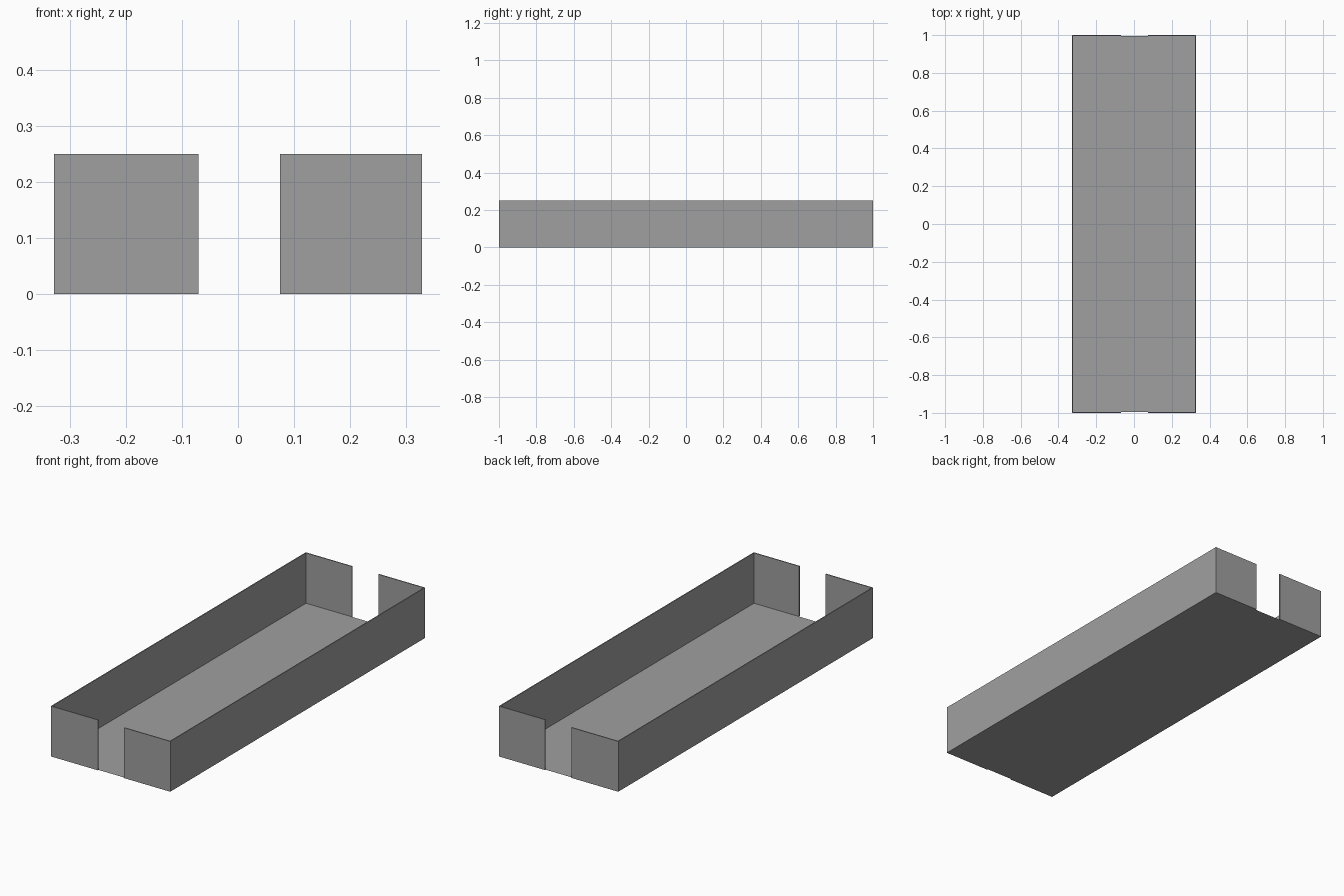
import bpy

cube = bpy.data.objects.get("Cube")
if cube:
    bpy.data.objects.remove(cube, do_unlink=True)

HALF_X, HALF_Y, HEIGHT = 0.328, 1.0, 0.25
GAP_LEFT, GAP_RIGHT = -0.07, 0.075
WALL = 0.005

# Single plain grey
grey = bpy.data.materials.new("plain_grey")
grey.use_nodes = True
colour = (0.35, 0.35, 0.35, 1)
grey.diffuse_color = colour
grey.node_tree.nodes["Principled BSDF"].inputs["Base Color"].default_value = colour


def finish(name):
    obj = bpy.context.object
    obj.name = name
    obj.data.materials.append(grey)
    return obj


def wall(name, x0, x1, y0, y1):
    """Upright thin panel standing on the ground."""
    bpy.ops.mesh.primitive_cube_add(
        size=1, location=((x0 + x1) / 2, (y0 + y1) / 2, HEIGHT / 2))
    bpy.context.object.scale = (x1 - x0, y1 - y0, HEIGHT)
    bpy.ops.object.transform_apply(location=False, rotation=False, scale=True)
    return finish(name)


# Floor sheet, fitted between the walls
bpy.ops.mesh.primitive_plane_add(size=2)
bpy.context.object.scale = (HALF_X - WALL, HALF_Y - WALL, 1)
bpy.ops.object.transform_apply(location=False, rotation=False, scale=True)
finish("tray_floor")

# Long side walls
wall("right_side_wall", -HALF_X, -HALF_X + WALL, -HALF_Y, HALF_Y)
wall("left_side_wall", HALF_X - WALL, HALF_X, -HALF_Y, HALF_Y)

# End panels, with an open slot between each pair
for end, y0 in (("front", -HALF_Y), ("back", HALF_Y - WALL)):
    wall(end + "_right_panel", -HALF_X + WALL, GAP_LEFT, y0, y0 + WALL)
    wall(end + "_left_panel", GAP_RIGHT, HALF_X - WALL, y0, y0 + WALL)
